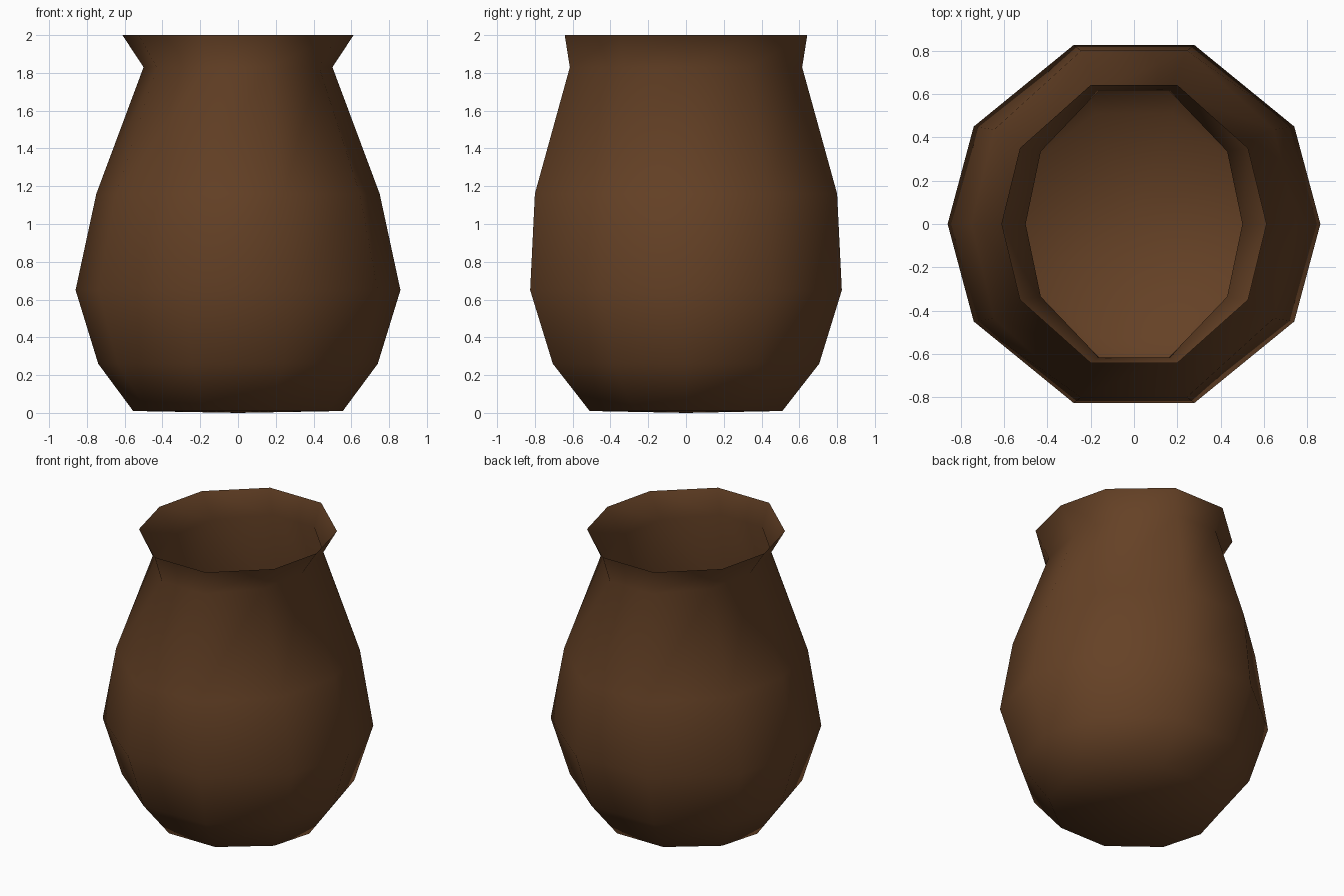
import bpy
import bmesh

cube = bpy.data.objects.get("Cube")
if cube:
    bpy.data.objects.remove(cube, do_unlink=True)

# Dark brown leather
brown = bpy.data.materials.new("dark_brown")
brown.use_nodes = True
colour = (0.13, 0.053, 0.019, 1)
brown.diffuse_color = colour
brown.node_tree.nodes["Principled BSDF"].inputs["Base Color"].default_value = colour

# Ten-sided unit outline: one quarter, mirrored to the rest
quarter = [(1, 0), (0.86, 0.545), (0.325, 1)]
half = quarter + [(-x, y) for x, y in reversed(quarter)]
outline = half + [(x, -y) for x, y in reversed(half[1:-1])]

# Height, half width and half depth of each ring, floor to flared rim
rings = [
    (0.01, 0.555, 0.51),
    (0.26, 0.74, 0.705),
    (0.65, 0.86, 0.825),
    (1.16, 0.75, 0.80),
    (1.83, 0.50, 0.615),
    (2.0, 0.612, 0.642),
]

bm = bmesh.new()
loops = [[bm.verts.new((x * w, y * d, z)) for x, y in outline] for z, w, d in rings]

# Walls
count = len(outline)
for low, high in zip(loops, loops[1:]):
    for i in range(count):
        j = (i + 1) % count
        bm.faces.new((low[i], low[j], high[j], high[i]))

# Floor, sagging slightly in the middle
centre = bm.verts.new((0, 0, 0))
for i in range(count):
    bm.faces.new((loops[0][(i + 1) % count], loops[0][i], centre))

for face in bm.faces:
    face.smooth = True

mesh = bpy.data.meshes.new("sack")
bm.to_mesh(mesh)
bm.free()
mesh.materials.append(brown)
sack = bpy.data.objects.new("sack", mesh)
bpy.context.collection.objects.link(sack)
